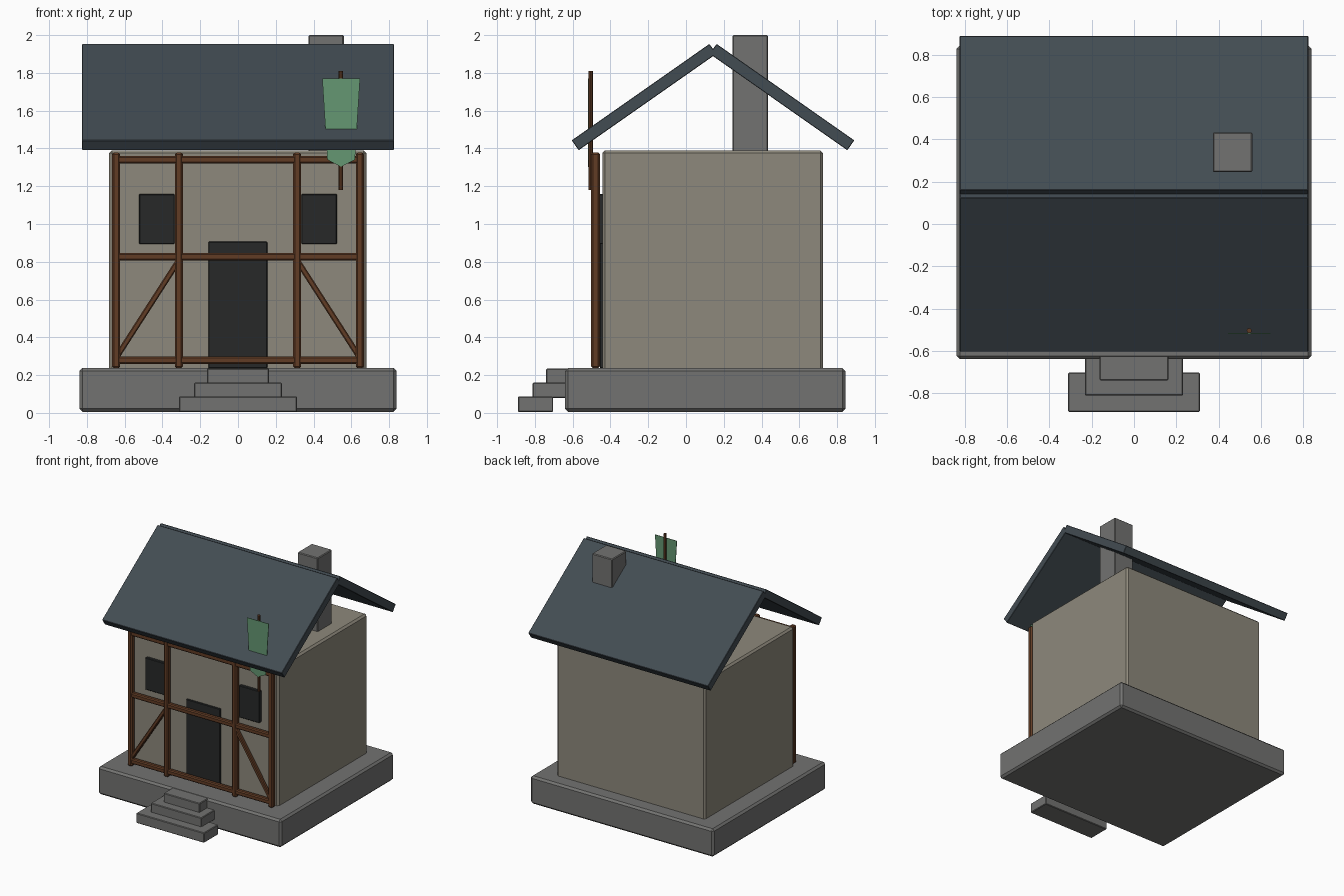
import bpy, math
from mathutils import Vector

if "Cube" in bpy.data.objects:
    bpy.data.objects.remove(bpy.data.objects["Cube"])


def material(name, r, g, b):
    m = bpy.data.materials.new(name)
    m.diffuse_color = (r, g, b, 1)
    m.use_nodes = True
    m.node_tree.nodes["Principled BSDF"].inputs["Base Color"].default_value = m.diffuse_color
    return m


PLASTER = material("plaster", 0.27, 0.25, 0.20)
SLATE = material("slate", 0.055, 0.072, 0.085)
TIMBER = material("timber", 0.12, 0.045, 0.018)
DARK = material("dark_opening", 0.02, 0.022, 0.022)
STONE = material("stone", 0.17, 0.17, 0.165)
GREEN = material("green_cloth", 0.13, 0.31, 0.17)


def block(name, lo, hi, mat, bevel=0.0, rot=(0, 0, 0)):
    """Box between two corners, optionally bevelled and rotated about its centre."""
    lo, hi = Vector(lo), Vector(hi)
    bpy.ops.mesh.primitive_cube_add(size=1, location=(lo + hi) / 2)
    ob = bpy.context.object
    ob.name = name
    ob.scale = hi - lo
    bpy.ops.object.transform_apply(location=False, rotation=False, scale=True)
    ob.rotation_euler = rot
    ob.data.materials.append(mat)
    if bevel:
        mod = ob.modifiers.new("bevel", 'BEVEL')
        mod.width = bevel
        mod.segments = 1
    return ob


# Foundation and walls
block("foundation", (-0.84, -0.64, 0.006), (0.84, 0.845, 0.237), STONE, 0.016)
block("walls", (-0.682, -0.443, 0.22), (0.68, 0.726, 1.39), PLASTER, 0.015)

# Entrance steps
for i, (half, front) in enumerate([(0.312, -0.89), (0.232, -0.812), (0.164, -0.74)]):
    block(f"step_{i + 1}", (-half, front, 0.004 + i * 0.075),
          (half, front + 0.187, 0.087 + i * 0.074), STONE, 0.005)

# Roof panels crossing at the ridge
for name, side in (("roof_front", -1), ("roof_back", 1)):
    y = 0.143 + side * 0.365
    block(name, (-0.825, y - 0.445, 1.64), (0.825, y + 0.445, 1.704), SLATE, 0.003,
          (-side * math.radians(35), 0, 0))

# Chimney
block("chimney", (0.373, 0.245, 1.36), (0.56, 0.434, 2.0), STONE, 0.006)

# Door and windows
block("door", (-0.157, -0.456, 0.237), (0.155, -0.42, 0.907), DARK, 0.004)
for name, x in (("window_left", -0.43), ("window_right", 0.43)):
    block(name, (x - 0.094, -0.468, 0.893), (x + 0.094, -0.42, 1.158), DARK, 0.004)

# Timber frame: posts, rails and braces
for i, x in enumerate((-0.645, -0.313, 0.313, 0.645)):
    block(f"post_{i + 1}", (x - 0.021, -0.502, 0.237), (x + 0.021, -0.456, 1.378), TIMBER, 0.009)
for i, z in enumerate((0.279, 0.827, 1.34)):
    block(f"rail_{i + 1}", (-0.665, -0.499, z - 0.02), (0.665, -0.459, z + 0.02), TIMBER, 0.008)
for name, side in (("brace_left", -1), ("brace_right", 1)):
    a, b = Vector((side * 0.64, -0.479, 0.30)), Vector((side * 0.318, -0.479, 0.80))
    mid, d = (a + b) / 2, b - a
    h = Vector((0.015, 0.016, d.length / 2))
    block(name, mid - h, mid + h, TIMBER, 0.006, (0, math.atan2(d.x, d.z), 0))

# Sign pole and cloth banner
bpy.ops.mesh.primitive_cylinder_add(vertices=8, radius=0.012, depth=0.63,
                                    location=(0.545, -0.505, 1.495))
pole = bpy.context.object
pole.name = "banner_pole"
pole.data.materials.append(TIMBER)

outline = [(-0.1, 1.77), (-0.073, 1.34), (0, 1.303), (0.073, 1.34), (0.1, 1.77)]
mesh = bpy.data.meshes.new("banner")
mesh.from_pydata([(0.546 + x, -0.518, z) for x, z in outline], [], [range(5)])
banner = bpy.data.objects.new("banner", mesh)
bpy.context.collection.objects.link(banner)
mesh.materials.append(GREEN)
solid = banner.modifiers.new("thickness", 'SOLIDIFY')
solid.thickness = 0.004
solid.offset = 0
